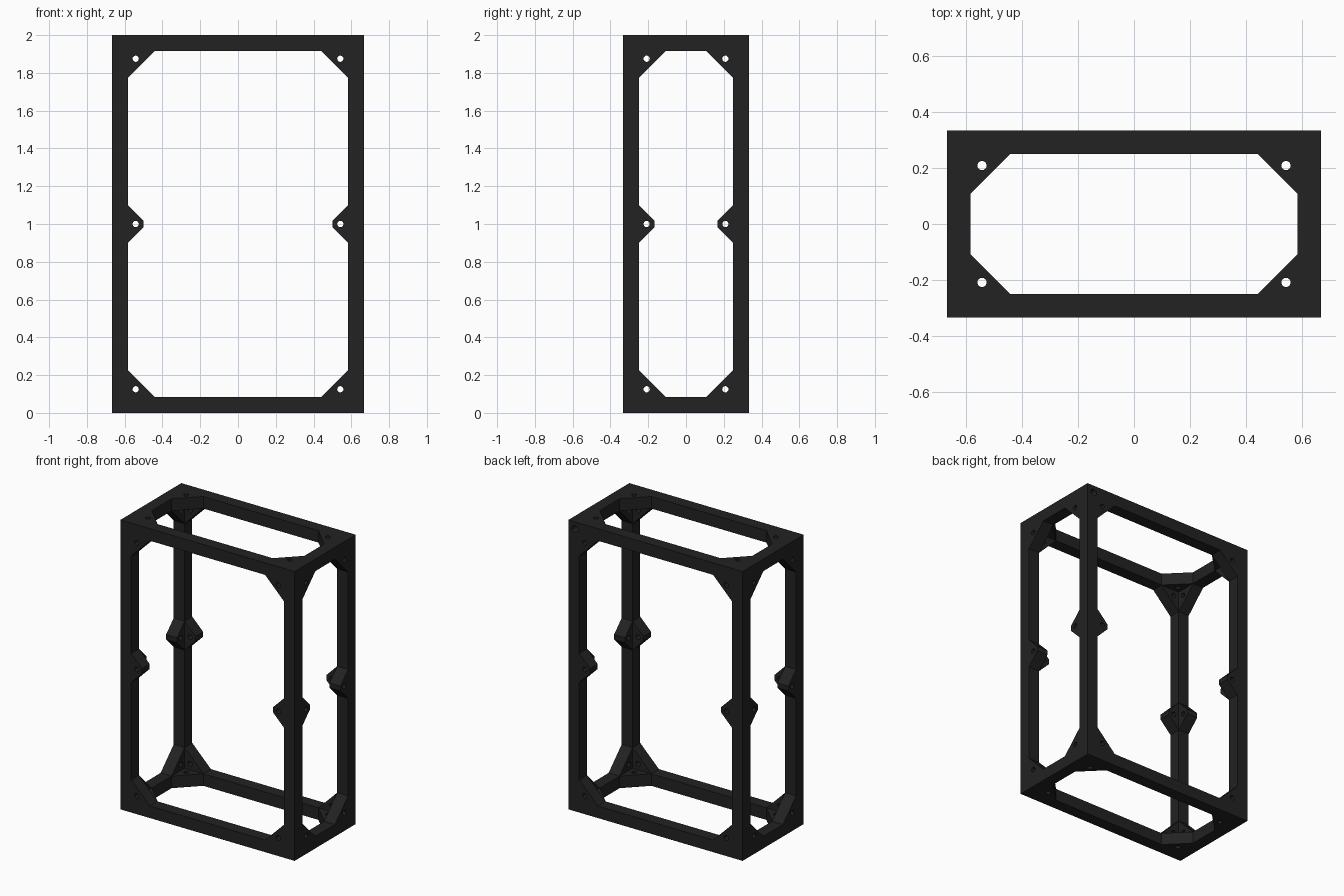
import bpy
import bmesh
import math
from mathutils import Matrix, Vector

if "Cube" in bpy.data.objects:
    bpy.data.objects.remove(bpy.data.objects["Cube"])

HX, HY, HZ = 2 / 3, 1 / 3, 1.0      # half sizes of the frame
T = 1 / 12                          # beam thickness
LEG = 0.143                         # corner gusset leg
HOLE = 0.125                        # bolt hole distance from the outer faces
MID = Vector((0, 0, HZ))            # frame centre

black = bpy.data.materials.new("matte black")
black.diffuse_color = (0.016, 0.016, 0.016, 1)
black.use_nodes = True
black.node_tree.nodes["Principled BSDF"].inputs["Base Color"].default_value = black.diffuse_color


def make_object(name, bm):
    bmesh.ops.recalc_face_normals(bm, faces=bm.faces)
    mesh = bpy.data.meshes.new(name)
    bm.to_mesh(mesh)
    bm.free()
    mesh.materials.append(black)
    obj = bpy.data.objects.new(name, mesh)
    bpy.context.collection.objects.link(obj)
    return obj


def box(name, hx, hy, hz):
    bm = bmesh.new()
    bmesh.ops.create_cube(bm, size=2, matrix=Matrix.Translation(MID) @ Matrix.Diagonal((hx, hy, hz, 1)))
    return make_object(name, bm)


def place(axis, u, v, w):
    """Point from in-plane u, v and depth w along the axis, about the centre."""
    return MID + Vector({'x': (w, u, v), 'y': (u, w, v), 'z': (u, v, w)}[axis])


def window(axis, a, b, tabs):
    """Opening with chamfered corners and optional middle tabs on its sides."""
    quarter = [(a - LEG, b), (a, b - LEG)]
    if tabs:
        quarter += [(a, 0.1), (a - T, 0.1 - T)]
    right = quarter + [(u, -v) for u, v in reversed(quarter)]
    outline = right + [(-u, -v) for u, v in right]
    bm = bmesh.new()
    face = bm.faces.new([bm.verts.new(place(axis, u, v, -1.3)) for u, v in outline])
    new = bmesh.ops.extrude_face_region(bm, geom=[face])["geom"]
    bmesh.ops.translate(bm, verts=[g for g in new if isinstance(g, bmesh.types.BMVert)],
                        vec=place(axis, 0, 0, 2.6) - MID)
    return make_object("window_cutter_" + axis, bm)


def drill(bm, axis, u, v, w, radius, depth):
    turn = {'x': Matrix.Rotation(math.pi / 2, 4, 'Y'),
            'y': Matrix.Rotation(math.pi / 2, 4, 'X'), 'z': Matrix()}[axis]
    bmesh.ops.create_cone(bm, cap_ends=True, segments=24, radius1=radius, radius2=radius,
                          depth=depth, matrix=Matrix.Translation(place(axis, u, v, w)) @ turn)


def cut(target, cutter):
    mod = target.modifiers.new("cut", 'BOOLEAN')
    mod.operation, mod.solver, mod.object = 'DIFFERENCE', 'EXACT', cutter
    bpy.context.view_layer.update()
    mesh = bpy.data.meshes.new_from_object(target.evaluated_get(bpy.context.evaluated_depsgraph_get()))
    target.modifiers.clear()
    target.data = mesh
    bpy.data.objects.remove(cutter)


# Solid block hollowed out to a shell
frame = box("frame", HX, HY, HZ)
cut(frame, box("cavity_cutter", HX - T, HY - T, HZ - T))

# Side openings, leaving beams, corner gussets and middle tabs
cut(frame, window('x', HY - T, HZ - T, True))
cut(frame, window('y', HX - T, HZ - T, True))
cut(frame, window('z', HX - T, HY - T, False))

# Bolt holes through every gusset and tab
half = {'x': HX, 'y': HY, 'z': HZ}
for axis, a, b, tabs in (('x', HY, HZ, True), ('y', HX, HZ, True), ('z', HX, HY, False)):
    bm = bmesh.new()
    for side in (-1, 1):
        for su in (-1, 1):
            rows = [HOLE - b, b - HOLE] + ([0] if tabs else [])
            for v in rows:
                drill(bm, axis, su * (a - HOLE), v, side * (half[axis] - T / 2), 0.0165, T + 0.02)
    cut(frame, make_object("hole_cutter_" + axis, bm))

# Cable socket in one upper rear corner
bm = bmesh.new()
drill(bm, 'y', HX - 0.05, HZ - 0.05, HY, 0.024, 0.12)
cut(frame, make_object("socket_cutter", bm))

# Smooth hole walls, sharp frame edges
bpy.context.view_layer.objects.active = frame
frame.select_set(True)
bpy.ops.object.shade_smooth_by_angle(angle=math.radians(30))
